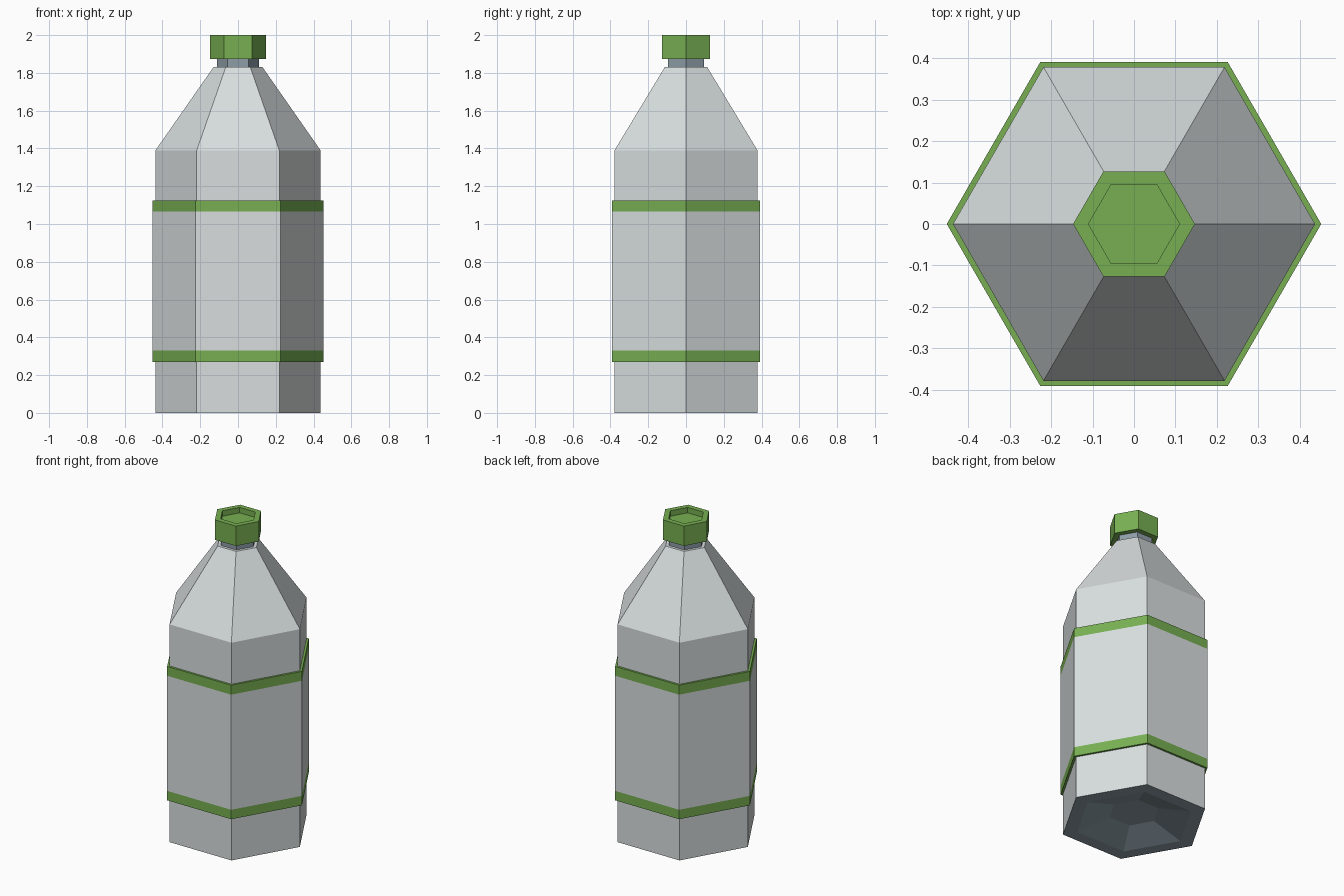
import bpy, bmesh, math

if "Cube" in bpy.data.objects:
    bpy.data.objects.remove(bpy.data.objects["Cube"])


def srgb(r, g, b):
    def lin(c):
        c /= 255
        return c / 12.92 if c <= 0.04045 else ((c + 0.055) / 1.055) ** 2.4
    return (lin(r), lin(g), lin(b), 1.0)


def material(name, rgb):
    m = bpy.data.materials.new(name)
    m.diffuse_color = srgb(*rgb)
    m.use_nodes = True
    m.node_tree.nodes["Principled BSDF"].inputs["Base Color"].default_value = m.diffuse_color
    return m


WHITE = material("pale_grey", (216, 222, 222))
GREEN = material("leaf_green", (119, 175, 82))
BLUE = material("blue_grey", (141, 157, 167))


def hex_lathe(name, profile, mats, rule=None, ring=False):
    """Six-sided revolve of (radius, z) points, corners on the x axis.
    ring=True joins the last point to the first, otherwise both ends are capped."""
    bm = bmesh.new()
    rings = [[bm.verts.new((r * math.cos(i * math.pi / 3), r * math.sin(i * math.pi / 3), z))
              for i in range(6)] for r, z in profile]
    pairs = list(zip(rings, rings[1:]))
    if ring:
        pairs.append((rings[-1], rings[0]))
    else:
        bm.faces.new(rings[0])
        bm.faces.new(rings[-1])
    for a, b in pairs:
        for i in range(6):
            j = (i + 1) % 6
            bm.faces.new((a[i], a[j], b[j], b[i]))
    bmesh.ops.recalc_face_normals(bm, faces=bm.faces)
    if rule:
        for f in bm.faces:
            f.material_index = rule(f)
    me = bpy.data.meshes.new(name)
    bm.to_mesh(me)
    bm.free()
    for m in mats:
        me.materials.append(m)
    ob = bpy.data.objects.new(name, me)
    bpy.context.collection.objects.link(ob)
    return ob


# Body with dished base and tapered shoulder; the underside is blue grey
hex_lathe("bottle_body",
          [(0.15, 0.06), (0.35, 0.0), (0.437, 0.0), (0.437, 1.39), (0.13, 1.83), (0.10, 1.83)],
          [WHITE, BLUE], lambda f: 1 if f.normal.z < -0.5 else 0)

# Neck between shoulder and cap
hex_lathe("neck", [(0.11, 1.825), (0.11, 1.88)], [BLUE])

# Raised label sleeve with a green stripe at each end
hex_lathe("label_sleeve",
          [(0.43, 0.27), (0.452, 0.27), (0.452, 0.33), (0.452, 1.065), (0.452, 1.125), (0.43, 1.125)],
          [WHITE, GREEN],
          lambda f: 0 if 0.34 < f.calc_center_median().z < 1.06 else 1, ring=True)

# Screw cap with a recessed top
hex_lathe("cap", [(0.10, 1.873), (0.147, 1.873), (0.147, 2.0), (0.11, 2.0), (0.11, 1.965)], [GREEN])
